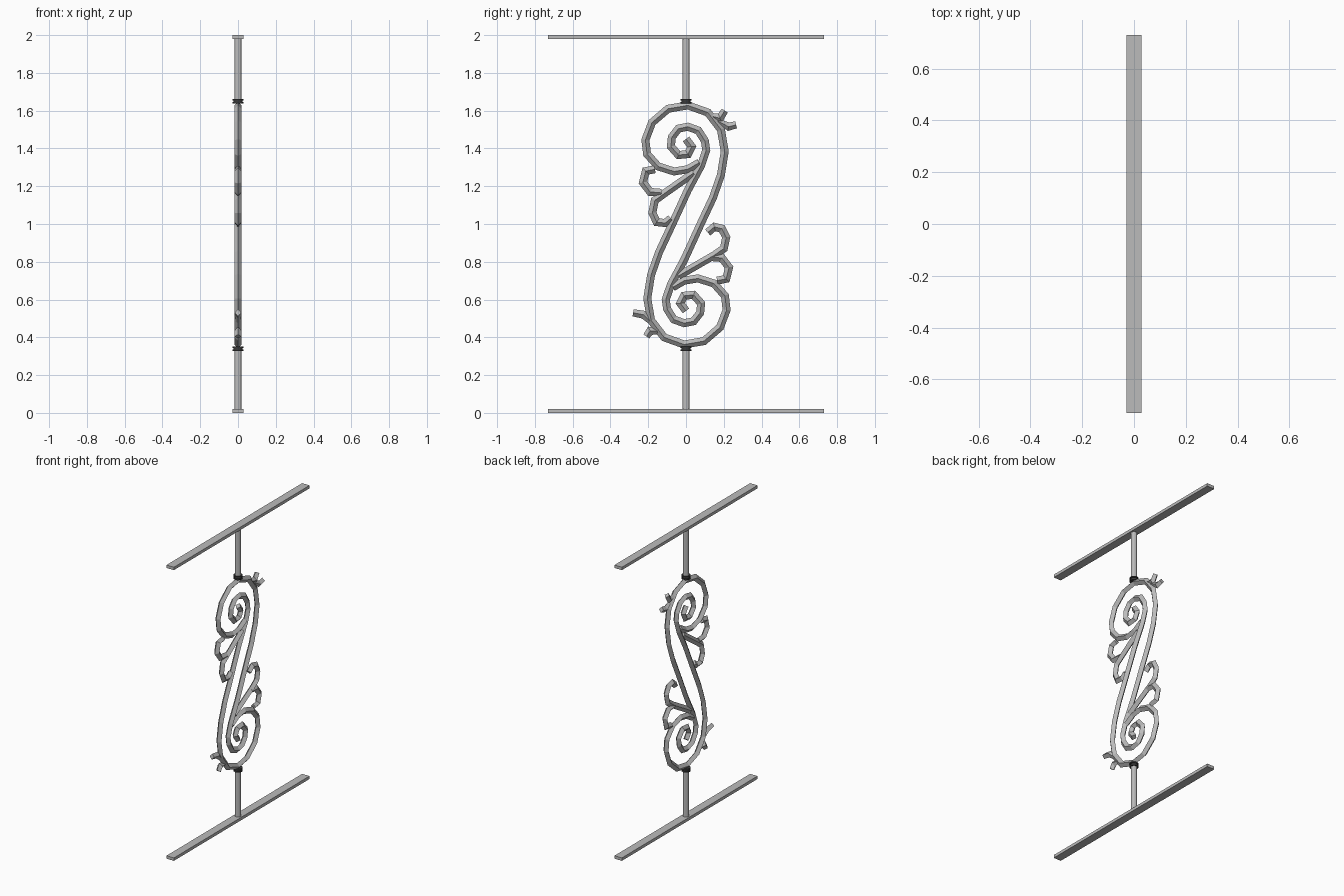
import bpy, bmesh, math
from mathutils import Vector

cube = bpy.data.objects.get("Cube")
if cube:
    bpy.data.objects.remove(cube)


def material(name, value):
    m = bpy.data.materials.new(name)
    m.use_nodes = True
    colour = (value, value, value, 1)
    m.diffuse_color = colour
    m.node_tree.nodes["Principled BSDF"].inputs["Base Color"].default_value = colour
    return m


IRON = material("grey iron", 0.5)
DARK = material("dark iron", 0.04)
MID = 0.995          # height of the half-turn symmetry axis
BAR = 0.021          # half diagonal of the diamond bar


def finish(name, bm, mat):
    bmesh.ops.recalc_face_normals(bm, faces=bm.faces)
    mesh = bpy.data.meshes.new(name)
    bm.to_mesh(mesh)
    bm.free()
    mesh.materials.append(mat)
    ob = bpy.data.objects.new(name, mesh)
    bpy.context.collection.objects.link(ob)
    return ob


def box(name, size, z):
    bm = bmesh.new()
    bmesh.ops.create_cube(bm, size=1)
    for v in bm.verts:
        v.co = Vector((v.co.x * size[0], v.co.y * size[1], v.co.z * size[2] + z))
    finish(name, bm, IRON)


def rod(name, radius, z0, z1, mat):
    bm = bmesh.new()
    bmesh.ops.create_cone(bm, cap_ends=True, segments=12, radius1=radius,
                          radius2=radius, depth=z1 - z0)
    bmesh.ops.translate(bm, verts=bm.verts, vec=(0, 0, (z0 + z1) / 2))
    finish(name, bm, mat)


def bar(name, points, start=BAR, end=BAR, turn=False):
    """Sweep a diamond section along (y, z) points with mitred corners."""
    pts = [Vector(p) for p in points]
    if turn:
        pts = [Vector((-p.x, 2 * MID - p.y)) for p in pts]
    bm = bmesh.new()
    rings = []
    last = len(pts) - 1
    for i, p in enumerate(pts):
        a = (p - pts[i - 1]).normalized() if i else (pts[1] - p).normalized()
        b = (pts[i + 1] - p).normalized() if i < last else a
        t = (a + b).normalized()
        r = start if i == 0 else end if i == last else BAR
        n = Vector((-t.y, t.x)) * r / max(t.dot(a), 0.6)
        depth = min(r, BAR) * 0.9
        corners = [(0, p + n), (depth, p), (0, p - n), (-depth, p)]
        rings.append([bm.verts.new((x, q.x, q.y)) for x, q in corners])
    for r0, r1 in zip(rings, rings[1:]):
        for k in range(4):
            m = (k + 1) % 4
            bm.faces.new((r0[k], r0[m], r1[m], r1[k]))
    bm.faces.new(rings[0])
    bm.faces.new(rings[-1])
    finish(name, bm, IRON)


# Rails, posts and collars
box("bottom_rail", (0.056, 1.46, 0.02), 0.01)
box("top_rail", (0.056, 1.46, 0.02), 1.99)
rod("lower_post", 0.019, 0.02, 0.35, IRON)
rod("upper_post", 0.019, 1.64, 1.98, IRON)
for label, z in (("lower", 0.34), ("upper", 1.65)):
    rod(label + "_collar", 0.024, z - 0.011, z + 0.011, DARK)
    for side, dz in (("bottom", -0.008), ("top", 0.008)):
        rod(f"{label}_collar_{side}_ring", 0.029, z + dz - 0.004, z + dz + 0.004, DARK)

# Two interlocked scrolls: inner spiral, diagonal, then wide end loop
scroll = [(0, 1.45), (0.03, 1.41), (0.01, 1.37), (-0.04, 1.365), (-0.08, 1.41),
          (-0.075, 1.46), (-0.04, 1.505), (0.01, 1.515), (0.065, 1.495),
          (0.1, 1.44), (0.107, 1.39), (0.08, 1.31), (0.01, 1.18), (-0.074, 0.997),
          (-0.143, 0.85), (-0.185, 0.73), (-0.205, 0.606), (-0.185, 0.49),
          (-0.116, 0.4), (-0.01, 0.362), (0.095, 0.38), (0.18, 0.453),
          (0.215, 0.545), (0.206, 0.62), (0.148, 0.685), (0.063, 0.712),
          (-0.01, 0.70), (-0.07, 0.665)]
bar("falling_scroll", scroll)
bar("rising_scroll", scroll, turn=True)

# Curled leaves branching off the scrolls
long_leaf = [(-0.04, 0.725), (0.15, 0.835), (0.2, 0.87), (0.213, 0.93),
             (0.19, 0.975), (0.15, 0.985), (0.115, 0.955)]
short_leaf = [(0.13, 0.825), (0.19, 0.82), (0.228, 0.77), (0.213, 0.71), (0.165, 0.7)]
bar("right_long_leaf", long_leaf)
bar("right_short_leaf", short_leaf)
bar("left_stem_leaf", [(0.04, 1.27), (-0.11, 1.165), (-0.165, 1.125), (-0.178, 1.06),
                       (-0.155, 1.01), (-0.11, 1.005), (-0.08, 1.03)])
bar("left_short_leaf", short_leaf, turn=True)

# Small flared sprigs on the outer loops
TIP = BAR * 0.9
bar("upper_sprig_high", [(0.12, 1.575), (0.18, 1.56), (0.205, 1.6)], 0.012, TIP)
bar("upper_sprig_low", [(0.17, 1.545), (0.225, 1.515), (0.265, 1.525)], 0.012, TIP)
bar("lower_sprig_high", [(-0.18, 0.475), (-0.225, 0.52), (-0.28, 0.53)], 0.012, TIP)
bar("lower_sprig_low", [(-0.14, 0.43), (-0.19, 0.435), (-0.21, 0.405)], 0.012, TIP)
